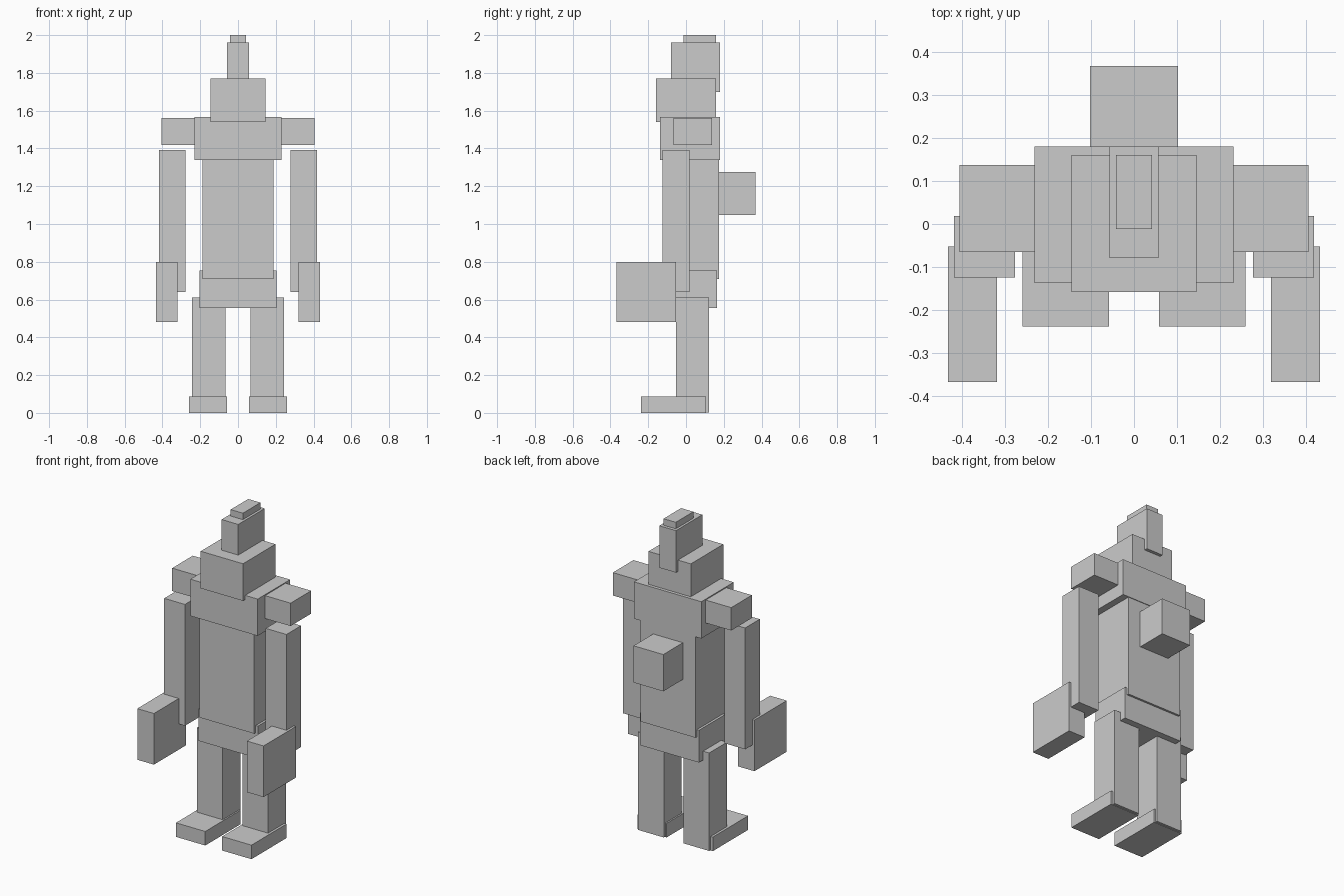
import bpy

if "Cube" in bpy.data.objects:
    bpy.data.objects.remove(bpy.data.objects["Cube"])


def box(name, x, y, z):
    """Axis-aligned box from (min, max) ranges."""
    bpy.ops.mesh.primitive_cube_add(size=1, location=[(a + b) / 2 for a, b in (x, y, z)])
    ob = bpy.context.object
    ob.name = name
    ob.scale = [b - a for a, b in (x, y, z)]
    bpy.ops.object.transform_apply(location=False, rotation=False, scale=True)
    return ob


def centred(name, half, y, z):
    return box(name, (-half, half), y, z)


def pair(name, x, y, z):
    """Left and right copies, mirrored across x = 0."""
    box(name + "_right", x, y, z)
    box(name + "_left", (-x[1], -x[0]), y, z)


# Body
centred("hips", 0.203, (-0.095, 0.163), (0.555, 0.755))
centred("torso", 0.188, (-0.11, 0.176), (0.71, 1.345))
centred("chest", 0.231, (-0.137, 0.18), (1.338, 1.566))
centred("back_pack", 0.102, (0.174, 0.368), (1.048, 1.276))

# Head with tall stepped crest
centred("head", 0.145, (-0.158, 0.16), (1.54, 1.77))
centred("crest", 0.057, (-0.079, 0.18), (1.70, 1.96))
centred("crest_tip", 0.042, (-0.012, 0.16), (1.95, 2.0))

# Arms
pair("shoulder", (0.23, 0.406), (-0.065, 0.137), (1.418, 1.56))
pair("arm", (0.277, 0.419), (-0.124, 0.019), (0.64, 1.392))
pair("hand", (0.319, 0.433), (-0.368, -0.052), (0.481, 0.798))

# Legs
pair("leg", (0.067, 0.244), (-0.054, 0.122), (0.003, 0.61))
pair("foot", (0.058, 0.259), (-0.238, 0.107), (0.0, 0.087))
